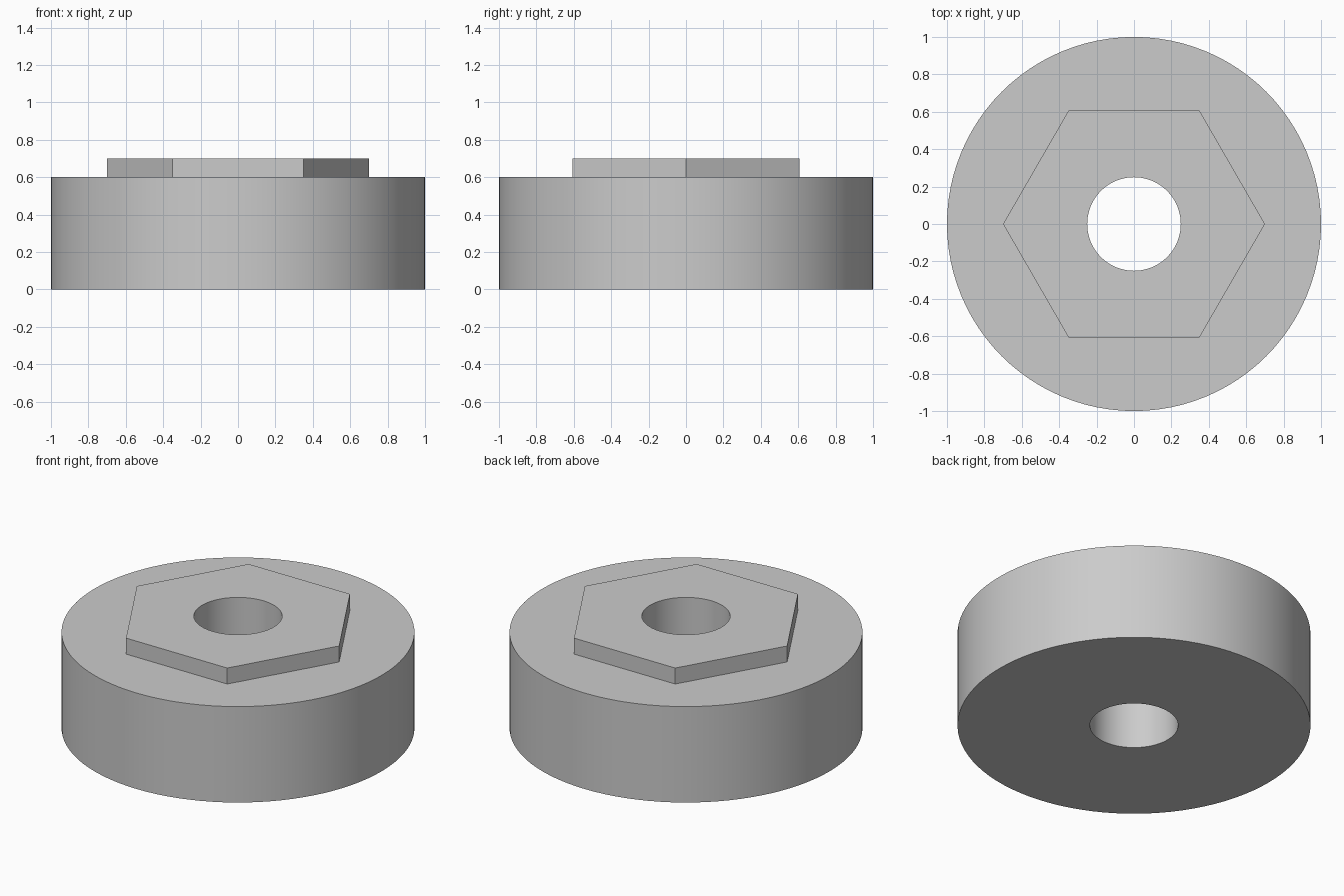
import bpy, bmesh, math

cube = bpy.data.objects.get("Cube")
if cube:
    bpy.data.objects.remove(cube, do_unlink=True)

SEGMENTS = 96            # multiple of six so the hexagon corners are exact
BODY_HEIGHT, TOP = 0.6, 0.7
OUTER, HEX, BORE = 1.0, 0.7, 0.25

# Plain grey metal
grey = bpy.data.materials.new("grey_metal")
grey.use_nodes = True
colour = (0.6, 0.6, 0.6, 1)
grey.diffuse_color = colour
grey.node_tree.nodes["Principled BSDF"].inputs["Base Color"].default_value = colour


def loop(bm, radius, z, hexagon=False):
    """Ring of vertices, either round or following a hexagon with corners on x."""
    verts = []
    for i in range(SEGMENTS):
        a = math.tau * i / SEGMENTS
        r = radius
        if hexagon:
            sector = math.pi / 3
            r *= math.cos(sector / 2) / math.cos(a % sector - sector / 2)
        verts.append(bm.verts.new((r * math.cos(a), r * math.sin(a), z)))
    return verts


# Closed skin: underside, outer wall, shoulder, hexagonal boss, then the bore
bm = bmesh.new()
loops = [
    loop(bm, BORE, 0),
    loop(bm, OUTER, 0),
    loop(bm, OUTER, BODY_HEIGHT),
    loop(bm, HEX, BODY_HEIGHT, hexagon=True),
    loop(bm, HEX, TOP, hexagon=True),
    loop(bm, BORE, TOP),
]
for lower, upper in zip(loops, loops[1:] + loops[:1]):
    for i in range(SEGMENTS):
        j = (i + 1) % SEGMENTS
        bm.faces.new((lower[i], lower[j], upper[j], upper[i]))
bmesh.ops.recalc_face_normals(bm, faces=bm.faces)

mesh = bpy.data.meshes.new("bored_disc_with_hex_boss")
bm.to_mesh(mesh)
bm.free()
mesh.materials.append(grey)
disc = bpy.data.objects.new("bored_disc_with_hex_boss", mesh)
bpy.context.collection.objects.link(disc)

# Smooth round walls, crisp rims and hexagon corners
bpy.ops.object.select_all(action="DESELECT")
disc.select_set(True)
bpy.context.view_layer.objects.active = disc
bpy.ops.object.shade_smooth_by_angle(angle=math.radians(30))
